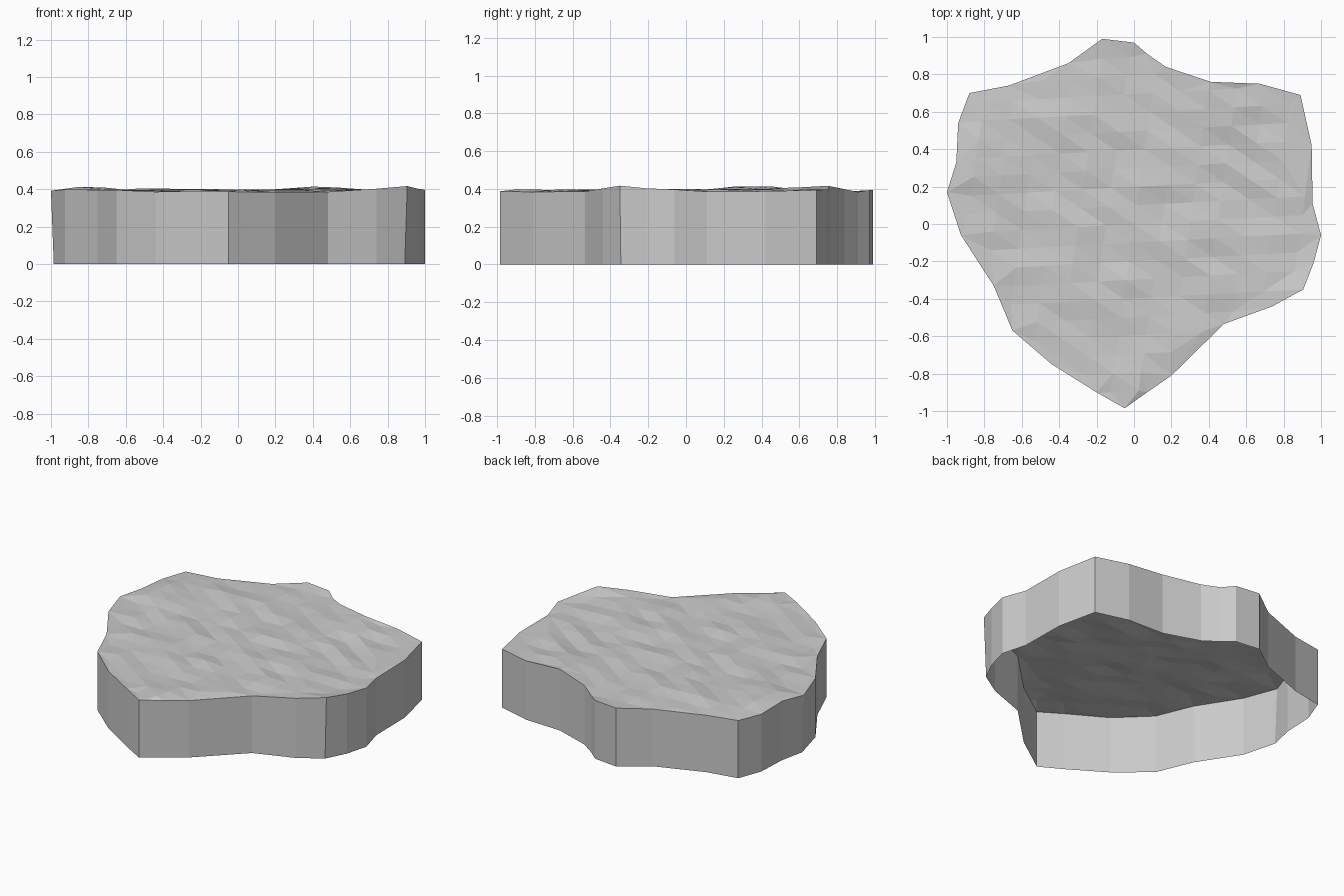
import bpy, bmesh, random
from math import exp
from mathutils import Vector
from mathutils.geometry import delaunay_2d_cdt

random.seed(4)
if "Cube" in bpy.data.objects:
    bpy.data.objects.remove(bpy.data.objects["Cube"])

# Irregular rim of the slab, clockwise from the back
RIM = [(-.17, .99), (0, .97), (.07, .91), (.17, .84), (.41, .76), (.67, .75),
       (.89, .69), (.95, .42), (.955, .11), (1, -.06), (.96, -.21), (.905, -.35),
       (.74, -.44), (.48, -.535), (.2, -.81), (.07, -.9), (-.05, -.985),
       (-.2, -.9), (-.44, -.75), (-.65, -.57), (-.75, -.33), (-.925, -.06),
       (-1, .17), (-.95, .33), (-.94, .54), (-.88, .7), (-.67, .74), (-.35, .86)]
rim = [Vector(p) for p in RIM][::-1]
count = len(rim)
BUMPS = [(-.83, .33, .03), (.45, .68, .025), (.9, -.35, .02), (-.4, .55, .01)]


def height(p):
    bump = sum(h * exp(-((p.x - x) ** 2 + (p.y - y) ** 2) / .02) for x, y, h in BUMPS)
    return .391 + bump + random.uniform(-.009, .009)


def inside(p):
    hit = False
    for a, b in zip(rim, rim[1:] + rim[:1]):
        if (a.y > p.y) != (b.y > p.y):
            hit ^= p.x < a.x + (b.x - a.x) * (p.y - a.y) / (b.y - a.y)
    return hit


def clear_of_rim(p):
    for a, b in zip(rim, rim[1:] + rim[:1]):
        t = max(0, min(1, (p - a).dot(b - a) / (b - a).length_squared))
        if (p - a.lerp(b, t)).length < .03:
            return False
    return True


stone = bpy.data.materials.new("light grey stone")
stone.use_nodes = True
stone.diffuse_color = (.6, .6, .6, 1)
stone.node_tree.nodes["Principled BSDF"].inputs["Base Color"].default_value = (.6, .6, .6, 1)


def add_object(name, bm):
    mesh = bpy.data.meshes.new(name)
    bm.to_mesh(mesh)
    bm.free()
    mesh.materials.append(stone)
    obj = bpy.data.objects.new(name, mesh)
    bpy.context.collection.objects.link(obj)


# Uneven top: a slanted lattice of points trimmed by the rim
lattice = [Vector((i * .15 + j * .014, j * .1 + i * .008))
           for i in range(-9, 10) for j in range(-12, 13)]
points = rim + [p for p in lattice if inside(p) and clear_of_rim(p)]
edges = [(i, (i + 1) % count) for i in range(count)]
flat, _, tris, *_ = delaunay_2d_cdt(points, edges, [], 1, 1e-5)
heights = [height(p) for p in flat]
bm = bmesh.new()
verts = [bm.verts.new((p.x, p.y, h)) for p, h in zip(flat, heights)]
for tri in tris:
    bm.faces.new([verts[i] for i in tri])
bmesh.ops.recalc_face_normals(bm, faces=bm.faces)
if sum(f.normal.z for f in bm.faces) < 0:
    bmesh.ops.reverse_faces(bm, faces=bm.faces)

# Straight side wall below the rim, open underneath
top = [min(verts[:], key=lambda v: (v.co.xy - p).length) for p in rim]
low = []
for p in rim:
    inset = .985 if p.x < -.99 or (p.x > .9 and -.4 < p.y < -.3) else 1
    low.append(bm.verts.new((p.x * inset, p.y * inset, 0)))
for i in range(count):
    j = (i + 1) % count
    bm.faces.new((low[i], low[j], top[j], top[i]))
add_object("rock_slab", bm)
